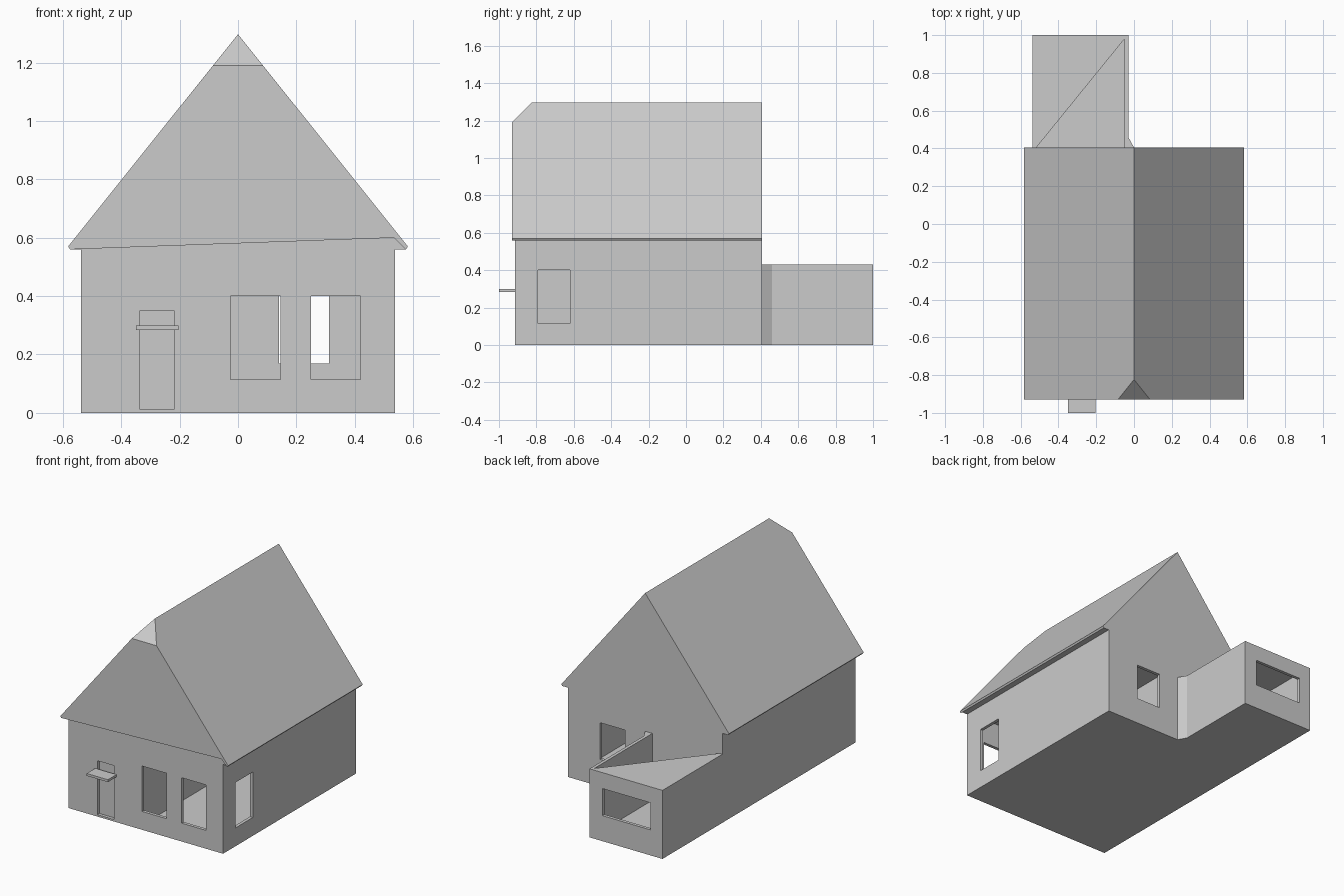
import bpy, bmesh
from mathutils import Vector

cube = bpy.data.objects.get("Cube")
if cube:
    bpy.data.objects.remove(cube, do_unlink=True)

# Single plain grey
grey = bpy.data.materials.new("light_grey")
grey.use_nodes = True
colour = (0.6, 0.6, 0.6, 1)
grey.diffuse_color = colour
grey.node_tree.nodes["Principled BSDF"].inputs["Base Color"].default_value = colour


def finish(name, bm):
    bmesh.ops.recalc_face_normals(bm, faces=bm.faces)
    mesh = bpy.data.meshes.new(name)
    bm.to_mesh(mesh)
    bm.free()
    mesh.materials.append(grey)
    obj = bpy.data.objects.new(name, mesh)
    bpy.context.collection.objects.link(obj)
    return obj


def prism(name, points, offset, clip=None):
    """Extrude a polygon by offset; clip is an optional (point, normal) cut."""
    bm = bmesh.new()
    face = bm.faces.new([bm.verts.new(p) for p in points])
    ext = bmesh.ops.extrude_face_region(bm, geom=[face], use_keep_orig=True)
    moved = [v for v in ext["geom"] if isinstance(v, bmesh.types.BMVert)]
    bmesh.ops.translate(bm, verts=moved, vec=offset)
    if clip:
        cut = bmesh.ops.bisect_plane(bm, geom=bm.verts[:] + bm.edges[:] + bm.faces[:],
                                     plane_co=clip[0], plane_no=clip[1], clear_outer=True)
        rim = [e for e in cut["geom_cut"] if isinstance(e, bmesh.types.BMEdge)]
        bmesh.ops.holes_fill(bm, edges=rim)
    return finish(name, bm)


def box(name, x0, x1, y0, y1, z0, z1):
    base = [(x0, y0, z0), (x1, y0, z0), (x1, y1, z0), (x0, y1, z0)]
    return prism(name, base, (0, 0, z1 - z0))


def carve(obj, cuts):
    """Subtract each box from the object."""
    for c in cuts:
        cutter = box("cutter", *c)
        cutter.hide_render = True
        mod = obj.modifiers.new("opening", 'BOOLEAN')
        mod.operation = 'DIFFERENCE'
        mod.solver = 'EXACT'
        mod.object = cutter
        bpy.context.view_layer.objects.active = obj
        bpy.ops.object.modifier_apply(modifier=mod.name)
        bpy.data.objects.remove(cutter, do_unlink=True)


W, FRONT, BACK, EAVE, T = 0.537, -0.915, 0.405, 0.56, 0.02

# Hollow house walls with floor, door, front, side and back openings
house = box("house_walls", -W, W, FRONT, BACK, 0, EAVE)
carve(house, [
    (-W + T, W - T, FRONT + T, BACK - T, 0.01, 0.7),
    (-0.335, -0.22, FRONT - 0.1, FRONT + 0.05, 0.012, 0.35),
    (-0.025, 0.145, FRONT - 0.1, FRONT + 0.05, 0.115, 0.40),
    (0.25, 0.42, FRONT - 0.1, FRONT + 0.05, 0.115, 0.40),
    (W - 0.05, W + 0.1, -0.79, -0.62, 0.115, 0.40),
    (0.14, 0.312, BACK - 0.05, BACK + 0.1, 0.17, 0.40),
])

# Door leaf, canopy and inner partition
box("door", -0.345, -0.21, FRONT + T, FRONT + T + 0.01, 0.01, 0.36)
box("door_canopy", -0.35, -0.203, -1.0, FRONT, 0.284, 0.299)
box("partition", -0.07, -0.05, FRONT + T, BACK - T, 0.01, EAVE)

# Steep roof with a clipped front peak
hip = (Vector((0, -0.93, 1.19)), Vector((0, -1, 1)))
section = [(-0.575, EAVE), (0.575, EAVE), (0.582, 0.57), (0, 1.297), (-0.582, 0.57)]
prism("roof", [(x, FRONT, z) for x, z in section], (0, BACK - FRONT, 0), hip)

# Gable facing with a slightly rising lower edge
facing = [(-0.575, EAVE), (0.535, 0.60), (0.575, EAVE), (0.582, 0.57), (0, 1.297), (-0.582, 0.57)]
prism("gable_facing", [(x, -0.93, z) for x, z in facing], (0, 0.015, 0), hip)

# Rear annex, open above, with a wide window
annex = box("annex_walls", -W, -0.03, BACK, 1.0, 0, 0.43)
carve(annex, [
    (-W + T, -0.03 - T, BACK - 0.1, 1.0 - T, 0.01, 0.6),
    (-0.455, -0.12, 0.95, 1.1, 0.16, 0.33),
])

# Half roof over the annex and the small angled corner
prism("annex_half_roof", [(-W + T, BACK, 0.42), (-0.05, 0.98, 0.42), (-W + T, 0.98, 0.42)], (0, 0, 0.01))
prism("annex_corner", [(-0.03, BACK, 0), (0, BACK, 0), (-0.03, 0.46, 0)], (0, 0, 0.43))
